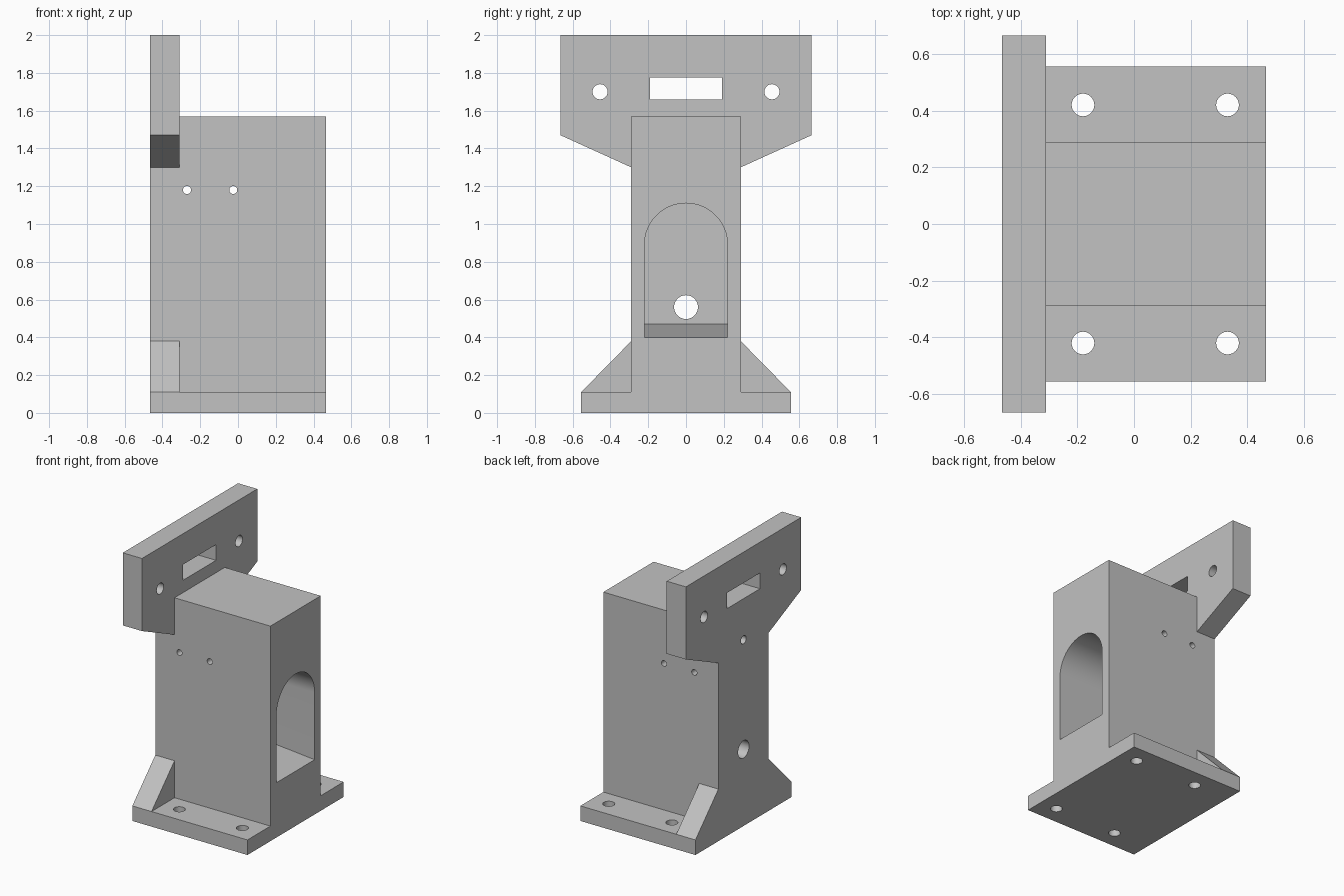
import bpy
import bmesh
import math
from mathutils import Vector

cube = bpy.data.objects.get("Cube")
if cube:
    bpy.data.objects.remove(cube, do_unlink=True)

grey = bpy.data.materials.new("plain_grey")
grey.use_nodes = True
grey.diffuse_color = (0.54, 0.54, 0.54, 1)
grey.node_tree.nodes["Principled BSDF"].inputs["Base Color"].default_value = (0.54, 0.54, 0.54, 1)

X0, X1 = -0.465, 0.465      # back and front of the bracket
PANEL = -0.31               # inner face of the back panel
HALF = 0.29                 # half width of the tower


def make(name, bm):
    bmesh.ops.recalc_face_normals(bm, faces=bm.faces)
    mesh = bpy.data.meshes.new(name)
    bm.to_mesh(mesh)
    bm.free()
    mesh.materials.append(grey)
    obj = bpy.data.objects.new(name, mesh)
    bpy.context.collection.objects.link(obj)
    return obj


def prism(name, outline, x0, x1):
    """Extrude a (y, z) outline along x."""
    bm = bmesh.new()
    face = bm.faces.new([bm.verts.new((x0, y, z)) for y, z in outline])
    moved = bmesh.ops.extrude_face_region(bm, geom=[face])["geom"]
    verts = [v for v in moved if isinstance(v, bmesh.types.BMVert)]
    bmesh.ops.translate(bm, verts=verts, vec=(x1 - x0, 0, 0))
    return make(name, bm)


def box(name, x0, x1, half_y, z0, z1):
    return prism(name, [(-half_y, z0), (half_y, z0), (half_y, z1), (-half_y, z1)], x0, x1)


def drill(name, start, end, radius):
    """Cylinder cutter between two points."""
    a, b = Vector(start), Vector(end)
    bm = bmesh.new()
    bmesh.ops.create_cone(bm, cap_ends=True, segments=40, radius1=radius,
                          radius2=radius, depth=(b - a).length)
    turn = (b - a).to_track_quat("Z", "Y").to_matrix().to_4x4()
    bmesh.ops.transform(bm, matrix=turn, verts=bm.verts)
    bmesh.ops.translate(bm, verts=bm.verts, vec=(a + b) / 2)
    return make(name, bm)


def combine(target, tool, operation):
    mod = target.modifiers.new(tool.name, "BOOLEAN")
    mod.operation = operation
    mod.solver = "EXACT"
    mod.object = tool
    bpy.context.view_layer.objects.active = target
    bpy.ops.object.modifier_apply(modifier=mod.name)
    bpy.data.objects.remove(tool, do_unlink=True)


# Back panel: foot, gussets, neck and wide head in one mirrored outline
side = [(0.555, 0), (0.555, 0.11), (HALF, 0.38), (HALF, 1.30), (0.665, 1.47), (0.665, 2)]
outline = side + [(-y, z) for y, z in reversed(side)]
bracket = prism("mounting_bracket", outline, X0, PANEL)

# Base plate and tower
combine(bracket, box("base_plate", -0.4, X1, 0.555, 0, 0.11), "UNION")
combine(bracket, box("tower", -0.4, X1, HALF, 0.05, 1.57), "UNION")

# Arched pocket with a floor that rises toward the back
R, SPRING = 0.22, 0.89
arch = [(R * math.cos(math.pi * i / 40), SPRING + R * math.sin(math.pi * i / 40)) for i in range(41)]
front_x = X1 + 0.1
pocket = prism("pocket_cutter", [(-R, 0.4), (R, 0.4)] + arch, PANEL, front_x)
slope = 0.07 / (X1 - PANEL)
for v in pocket.data.vertices:
    if v.co.z < 0.5:
        v.co.z = 0.4 + slope * (X1 - v.co.x)

# Slot and drilled holes
cutters = [pocket, box("slot_cutter", -0.6, -0.2, 0.19, 1.66, 1.775)]
for s in (-1, 1):
    cutters.append(drill("head_hole", (-0.6, s * 0.455, 1.70), (-0.2, s * 0.455, 1.70), 0.04))
    for x in (-0.18, 0.33):
        cutters.append(drill("base_hole", (x, s * 0.42, -0.1), (x, s * 0.42, 0.2), 0.04))
for x in (-0.27, -0.025):
    cutters.append(drill("side_hole", (x, -0.5, 1.18), (x, 0.5, 1.18), 0.021))
cutters.append(drill("cable_hole", (-0.6, 0, 0.56), (-0.2, 0, 0.56), 0.063))
cutters.append(drill("neck_hole", (-0.6, 0, 1.36), (-0.2, 0, 1.36), 0.03))
for cutter in cutters:
    combine(bracket, cutter, "DIFFERENCE")

# Merge coplanar faces and shade the round walls smooth
bm = bmesh.new()
bm.from_mesh(bracket.data)
bmesh.ops.remove_doubles(bm, verts=bm.verts, dist=0.0001)
bmesh.ops.dissolve_limit(bm, angle_limit=math.radians(0.5), verts=bm.verts, edges=bm.edges)
bm.to_mesh(bracket.data)
bm.free()
bpy.ops.object.select_all(action="DESELECT")
bracket.select_set(True)
bpy.context.view_layer.objects.active = bracket
bpy.ops.object.shade_smooth_by_angle(angle=math.radians(30))
